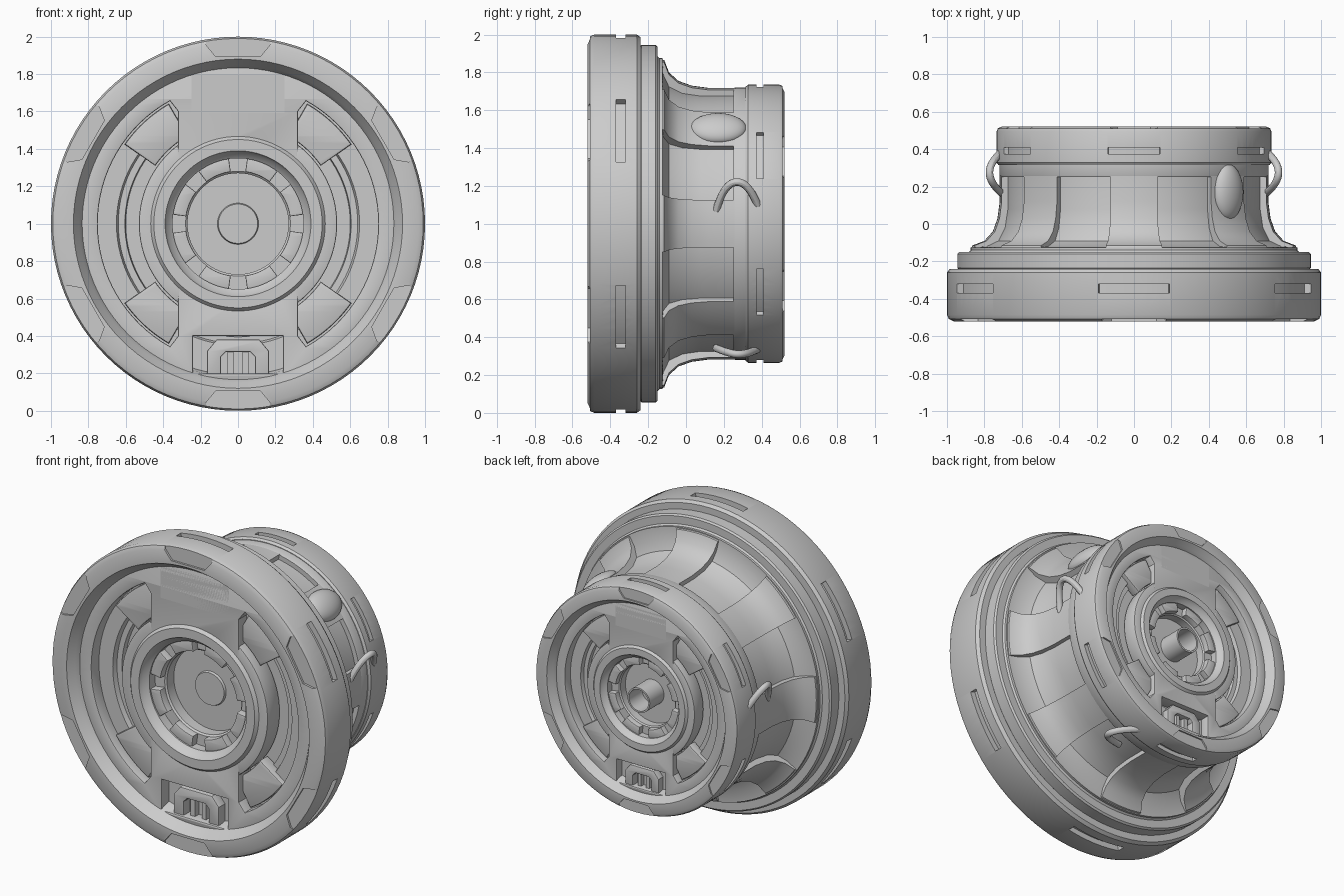
import bpy, bmesh
from math import sin, cos, radians, pi
from mathutils import Matrix

if "Cube" in bpy.data.objects:
    bpy.data.objects.remove(bpy.data.objects["Cube"])


def link(name, mesh):
    bm = bmesh.new()
    bm.from_mesh(mesh)
    bmesh.ops.remove_doubles(bm, verts=bm.verts, dist=0.0002)
    bmesh.ops.recalc_face_normals(bm, faces=bm.faces)
    bm.to_mesh(mesh)
    bm.free()
    ob = bpy.data.objects.new(name, mesh)
    bpy.context.scene.collection.objects.link(ob)
    return ob


def lathe(name, profile, a0=0, a1=360, n=96, closed=False):
    """Spin (radius, y) points round the y axis."""
    full = a1 - a0 == 360
    k = len(profile)
    bm = bmesh.new()
    rows = []
    for i in range(n if full else n + 1):
        a = radians(a0 + (a1 - a0) * i / n)
        rows.append([bm.verts.new((r * cos(a), y, r * sin(a))) for r, y in profile])
    for i in range(n):
        p, q = rows[i], rows[(i + 1) % len(rows)]
        for j in range(k if closed else k - 1):
            m = (j + 1) % k
            bm.faces.new((p[j], p[m], q[m], q[j]))
    if not full:
        bm.faces.new(rows[0])
        bm.faces.new(rows[-1])
    mesh = bpy.data.meshes.new(name)
    bm.to_mesh(mesh)
    bm.free()
    return link(name, mesh)


def prism(name, loops, d0, d1, bevel=0.0):
    """Filled outlines (x, z), inner loops become holes, extruded from y=d0 to d1."""
    cu = bpy.data.curves.new(name, 'CURVE')
    cu.dimensions = '2D'
    cu.fill_mode = 'BOTH'
    cu.extrude = (d1 - d0) / 2 - bevel
    cu.bevel_depth = bevel
    cu.bevel_resolution = 1
    cu.offset = -bevel
    for pts in loops:
        sp = cu.splines.new('POLY')
        sp.points.add(len(pts) - 1)
        for p, (x, z) in zip(sp.points, pts):
            p.co = (x, z, 0, 1)
        sp.use_cyclic_u = True
    tmp = bpy.data.objects.new(name, cu)
    bpy.context.scene.collection.objects.link(tmp)
    bpy.context.view_layer.update()
    mesh = bpy.data.meshes.new_from_object(tmp.evaluated_get(bpy.context.evaluated_depsgraph_get()))
    bpy.data.objects.remove(tmp)
    mesh.transform(Matrix.Translation((0, (d0 + d1) / 2, 0)) @ Matrix.Rotation(pi / 2, 4, 'X'))
    return link(name, mesh)


def arc(r, a0, a1, n=32):
    return [(r * cos(radians(a0 + (a1 - a0) * i / n)), r * sin(radians(a0 + (a1 - a0) * i / n)))
            for i in range(n + 1)]


def sector(r0, r1, a0, a1, n=10):
    return arc(r1, a0, a1, n) + arc(r0, a1, a0, n)


def circle(r):
    return arc(r, 0, 360, 96)[:-1]


def turn(pts, deg):
    c, s = cos(radians(deg)), sin(radians(deg))
    return [(x * c - z * s, x * s + z * c) for x, z in pts]


def cut(ob, cutter):
    m = ob.modifiers.new('cut', 'BOOLEAN')
    m.operation = 'DIFFERENCE'
    m.solver = 'EXACT'
    m.object = cutter
    bpy.context.view_layer.objects.active = ob
    bpy.ops.object.modifier_apply(modifier=m.name)
    bpy.data.objects.remove(cutter)


def wheel_end(side, scale, y, angle):
    parts = []
    # chunky rim with six face tabs and six outer slots
    rim = lathe(side + '_rim', [(.80, .2), (.82, .09), (.85, .045), (.88, 0), (.965, 0), (.99, .012),
                                (1, .035), (1, .26), (.985, .28), (.9, .28)], closed=True)
    tab = [(-.18, 1.06), (-.17, .955), (-.12, .895), (.12, .895), (.17, .955), (.18, 1.06)]
    cut(rim, prism('tab_cutter', [turn(tab, 60 * i) for i in range(6)], -.05, .013))
    cut(rim, prism('slot_cutter', [sector(.965, 1.06, 19 + 60 * i, 41 + 60 * i) for i in range(6)], .15, .2))
    parts.append(rim)
    # face plate with side pockets, top and bottom windows, and a bore
    pocket = (arc(.75, -61, 61) + [(.32, .60), (.32, .42)] + arc(.53, 52.8, -52.8)
              + [(.32, -.42), (.32, -.60)])
    window = [(-.24, .60), (.24, .60), (.24, .80), (-.24, .80)]
    parts.append(prism(side + '_face_plate',
                       [circle(.85), circle(.40), pocket, turn(pocket, 180), window, turn(window, 180)],
                       .07, .2, .008))
    # stepped hub, pocket floor and bore
    parts.append(lathe(side + '_hub', [(0, .225), (.105, .225), (.11, .24), (.35, .24), (.35, .1), (.38, .075),
                                       (.39, .05), (.45, .05), (.475, .08), (.475, .21), (.60, .21),
                                       (.605, .18), (.64, .18), (.65, .15), (.86, .15)]))
    # bore collar and teeth
    parts.append(lathe(side + '_bore_collar', [(.27, .24), (.27, .17), (.28, .16), (.36, .16), (.36, .24)],
                       closed=True))
    parts.append(prism(side + '_bore_teeth',
                       [sector(.28, .36, 45 * i + 8, 45 * i + 37) for i in range(8)], .11, .2, .006))
    # raised blocks at the pocket ends
    parts.append(prism(side + '_pocket_blocks',
                       [sector(.54, .74, a, a + 25) for a in (35, 120, 215, 300)], .115, .2, .01))
    # U-shaped latches with two bars in the windows
    latch = [(-.165, .82), (-.165, .68), (-.115, .62), (.115, .62), (.165, .68), (.165, .82), (.09, .82),
             (.09, .71), (.065, .685), (-.065, .685), (-.09, .71), (-.09, .82)]
    bars = [[(x - .016, .68), (x + .016, .68), (x + .016, .82), (x - .016, .82)] for x in (-.04, .04)]
    parts.append(prism(side + '_latches', [latch, turn(latch, 180)], .085, .16, .008))
    parts.append(prism(side + '_latch_bars', [turn(b, t) for b in bars for t in (0, 180)], .11, .16))
    if side == 'back':
        parts.append(lathe('back_axle_tube', [(.095, .24), (.095, .04), (.11, .04), (.11, .24)], n=48))
    m = Matrix.Translation((0, y, 0)) @ Matrix.Rotation(angle, 4, 'Z') @ Matrix.Scale(scale, 4)
    for p in parts:
        p.data.transform(m)


wheel_end('front', 1.0, -.52, 0)
wheel_end('back', .735, .52, pi)

# flange steps, waisted body and collar
lathe('body', [(.85, -.245), (.935, -.245), (.945, -.235), (.945, -.16), (.935, -.15), (.885, -.15),
               (.875, -.14), (.875, -.125), (.80, -.12), (.735, -.09), (.70, -.02), (.685, .08), (.685, .25),
               (.715, .25), (.72, .26), (.72, .325), (.65, .33)])

# eight flared ribs
for i in range(8):
    lathe('rib_%d' % i, [(.87, -.13), (.865, -.115), (.80, -.09), (.755, -.04), (.73, .03), (.718, .12),
                         (.718, .26), (.66, .26), (.66, -.13)], 45 * i - 10, 45 * i + 10, 8, True)

# oval lug on the upper right rib
bm = bmesh.new()
bmesh.ops.create_uvsphere(bm, u_segments=32, v_segments=16, radius=1)
bm.transform(Matrix.Rotation(-pi / 4, 4, 'Y') @ Matrix.Translation((.71, .17, 0))
             @ Matrix.Diagonal((.06, .15, .1, 1)))
lug = bpy.data.meshes.new('oval_lug')
bm.to_mesh(lug)
bm.free()
link('oval_lug', lug)


# thin arched hooks on both sides and underneath
def hook(name, deg, mirror=1):
    cu = bpy.data.curves.new(name, 'CURVE')
    cu.dimensions = '3D'
    cu.bevel_depth = .02
    cu.use_fill_caps = True
    sp = cu.splines.new('NURBS')
    pts = [(.70, .16, .07), (.74, .19, .18), (.80, .27, .26), (.75, .35, .18), (.70, .39, .07)]
    sp.points.add(4)
    for p, co in zip(sp.points, pts):
        p.co = (*co, 1)
    sp.use_endpoint_u = True
    sp.order_u = 4
    tmp = bpy.data.objects.new(name, cu)
    bpy.context.scene.collection.objects.link(tmp)
    bpy.context.view_layer.update()
    mesh = bpy.data.meshes.new_from_object(tmp.evaluated_get(bpy.context.evaluated_depsgraph_get()))
    bpy.data.objects.remove(tmp)
    mesh.transform(Matrix.Rotation(-radians(deg), 4, 'Y') @ Matrix.Diagonal((mirror, 1, 1, 1)))
    link(name, mesh)


hook('right_hook', 0)
hook('left_hook', 0, -1)
hook('lower_hook', -75)

# stand on the ground and smooth
for ob in bpy.context.scene.objects:
    ob.data.transform(Matrix.Translation((0, 0, 1)))
    ob.select_set(True)
    bpy.context.view_layer.objects.active = ob
bpy.ops.object.shade_smooth_by_angle(angle=radians(30))
